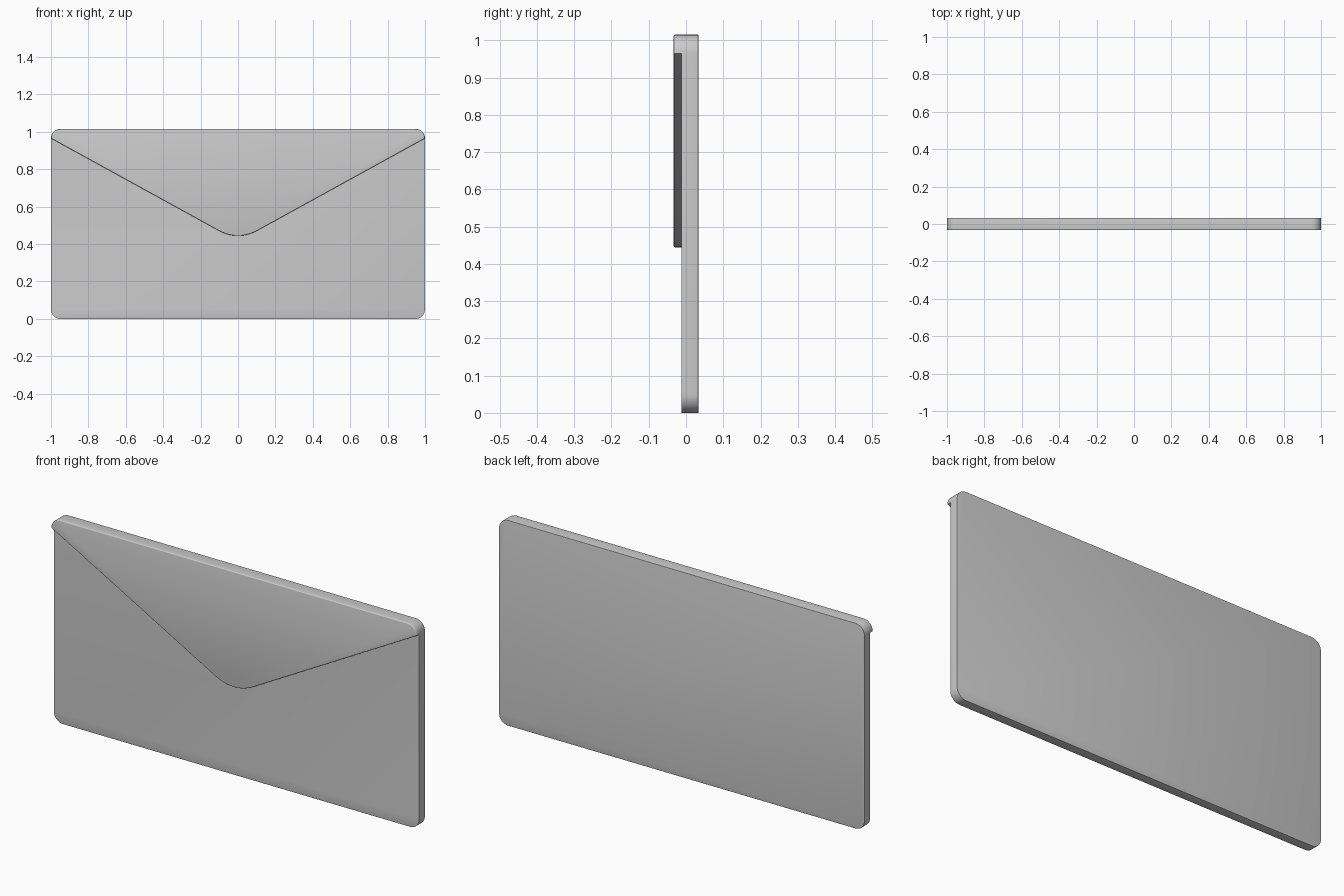
import bpy, bmesh, math
from mathutils import Vector

cube = bpy.data.objects.get("Cube")
if cube:
    bpy.data.objects.remove(cube, do_unlink=True)

paper = bpy.data.materials.new("paper_grey")
paper.use_nodes = True
GREY = (0.6, 0.6, 0.6, 1)
paper.diffuse_color = GREY
paper.node_tree.nodes["Principled BSDF"].inputs["Base Color"].default_value = GREY

TOP, CORNER, SOFT = 1.015, 0.05, 0.004


def rounded(corners, steps=10):
    """Outline through (x, z, radius) corners, each replaced by an arc."""
    out = []
    for i, (x, z, r) in enumerate(corners):
        p = Vector((x, z))
        if r == 0:
            out.append(p)
            continue
        a = (Vector(corners[i - 1][:2]) - p).normalized()
        b = (Vector(corners[(i + 1) % len(corners)][:2]) - p).normalized()
        half = a.angle(b) / 2
        centre = p + (a + b).normalized() * r / math.sin(half)
        start = p + a * r / math.tan(half) - centre
        turn = math.pi - 2 * half
        for k in range(steps + 1):
            t = turn * k / steps
            c, s = math.cos(t), math.sin(t)
            out.append(centre + Vector((start.x * c - start.y * s,
                                        start.x * s + start.y * c)))
    return out


def plate(name, corners, front, back, soften):
    """Extrude an outline from front to back, softening the chosen rim edges."""
    bm = bmesh.new()
    verts = [bm.verts.new((p.x, front, p.y)) for p in rounded(corners)]
    bmesh.ops.remove_doubles(bm, verts=verts, dist=0.0005)
    face = bm.faces.new([v for v in verts if v.is_valid])
    grown = bmesh.ops.extrude_face_region(bm, geom=[face], use_keep_orig=True)
    for v in grown["geom"]:
        if isinstance(v, bmesh.types.BMVert):
            v.co.y = back
    bmesh.ops.recalc_face_normals(bm, faces=bm.faces[:])
    rim = [e for e in bm.edges
           if abs(e.verts[0].co.y - e.verts[1].co.y) < 1e-5
           and soften((e.verts[0].co + e.verts[1].co) / 2)]
    bmesh.ops.bevel(bm, geom=rim, offset=SOFT, segments=3, profile=0.5,
                    affect='EDGES', clamp_overlap=True)
    mesh = bpy.data.meshes.new(name)
    bm.to_mesh(mesh)
    bm.free()
    mesh.materials.append(paper)
    obj = bpy.data.objects.new(name, mesh)
    bpy.context.collection.objects.link(obj)
    bpy.ops.object.select_all(action='DESELECT')
    obj.select_set(True)
    bpy.context.view_layer.objects.active = obj
    bpy.ops.object.shade_smooth_by_angle(angle=math.radians(32))
    return obj


# Envelope body: the front rim stays square where the flap covers it
plate("envelope_body",
      [(-1, 0, CORNER), (1, 0, CORNER), (1, TOP, CORNER), (-1, TOP, CORNER)],
      -0.012, 0.033, lambda m: m.y > 0 or m.z < TOP - CORNER - 0.01)

# Closed flap with a rounded tip
plate("envelope_flap",
      [(0, 0.415, 0.207), (1, TOP - CORNER, 0), (1, TOP, CORNER),
       (-1, TOP, CORNER), (-1, TOP - CORNER, 0)],
      -0.033, -0.012, lambda m: m.y < -0.03)
